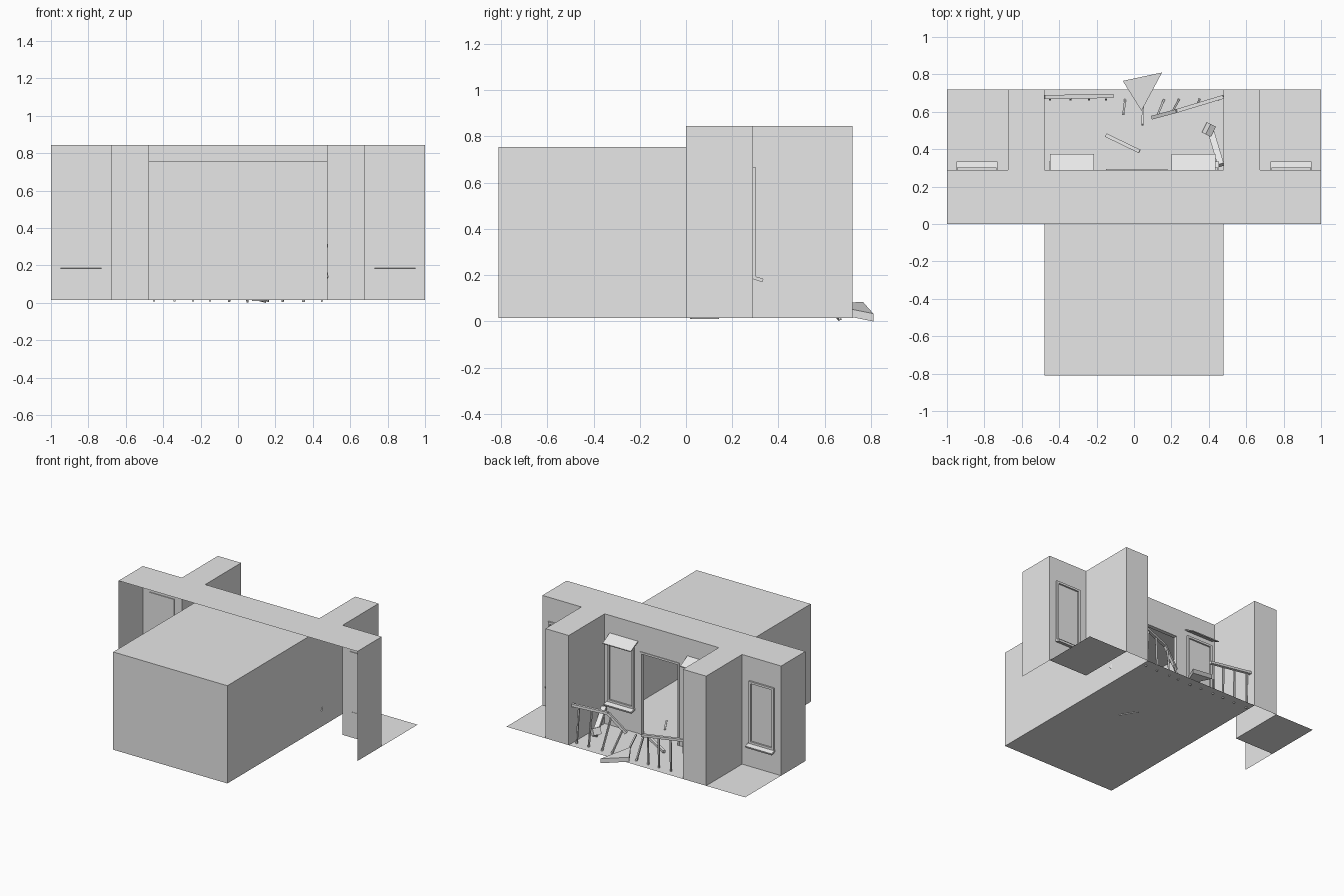
import bpy, bmesh
from mathutils import Vector

cube = bpy.data.objects.get("Cube")
if cube:
    bpy.data.objects.remove(cube)

grey = bpy.data.materials.new("plain_grey")
grey.use_nodes = True
grey.diffuse_color = (0.8, 0.8, 0.8, 1)
grey.node_tree.nodes["Principled BSDF"].inputs["Base Color"].default_value = (0.8, 0.8, 0.8, 1)

BASE, ROOF, CEILING = 0.015, 0.845, 0.755
FRONT, WALL, BACK = -0.81, 0.29, 0.72
BAY, PIER = 0.478, 0.673


def finish(name, bm, weld=True):
    if weld:
        bmesh.ops.remove_doubles(bm, verts=bm.verts, dist=0.0001)
    me = bpy.data.meshes.new(name)
    bm.to_mesh(me)
    bm.free()
    me.materials.append(grey)
    ob = bpy.data.objects.new(name, me)
    bpy.context.collection.objects.link(ob)
    return ob


def face(bm, pts):
    return bm.faces.new([bm.verts.new(p) for p in pts])


def level(bm, x0, x1, y0, y1, z, up=True):
    pts = [(x0, y0, z), (x1, y0, z), (x1, y1, z), (x0, y1, z)]
    face(bm, pts if up else pts[::-1])


def upright(bm, a, b, z0, z1):
    # Vertical sheet; its outside is on the right when walking from a to b
    face(bm, [(*a, z0), (*b, z0), (*b, z1), (*a, z1)])


def pierced(bm, x0, x1, hx0, hx1, hz0, hz1):
    # Back-facing wall with one rectangular opening
    upright(bm, (x1, WALL), (hx1, WALL), BASE, ROOF)
    upright(bm, (hx0, WALL), (x0, WALL), BASE, ROOF)
    upright(bm, (hx1, WALL), (hx0, WALL), hz1, ROOF)
    if hz0 > BASE:
        upright(bm, (hx1, WALL), (hx0, WALL), BASE, hz0)


def box(bm, lo, hi):
    lo, hi = Vector(lo), Vector(hi)
    verts = bmesh.ops.create_cube(bm, size=1)["verts"]
    for v in verts:
        v.co = (lo + hi) / 2 + v.co * (hi - lo)


def prism(bm, pts, offset):
    # Solid between a polygon and its shifted copy
    f = face(bm, pts)
    ext = bmesh.ops.extrude_face_region(bm, geom=[f], use_keep_orig=True)
    moved = [g for g in ext["geom"] if isinstance(g, bmesh.types.BMVert)]
    bmesh.ops.translate(bm, verts=moved, vec=offset)
    bmesh.ops.recalc_face_normals(bm, faces=bm.faces)


def bar(bm, a, b, width, depth):
    # Rectangular bar between two points
    a, b = Vector(a), Vector(b)
    d = b - a
    rot = d.to_track_quat("Z", "Y")
    for v in bmesh.ops.create_cube(bm, size=1)["verts"]:
        v.co = (a + b) / 2 + rot @ Vector((v.co.x * width, v.co.y * depth, v.co.z * d.length))


# Room box and balcony floor
bm = bmesh.new()
level(bm, -BAY, BAY, FRONT, BACK, BASE, False)
level(bm, -BAY, BAY, FRONT, WALL, CEILING)
upright(bm, (-BAY, FRONT), (BAY, FRONT), BASE, CEILING)
upright(bm, (BAY, FRONT), (BAY, WALL), BASE, CEILING)
upright(bm, (-BAY, WALL), (-BAY, FRONT), BASE, CEILING)
finish("room", bm)

# Side ledges
for side, x0, x1 in (("left", PIER, 1), ("right", -1, -PIER)):
    bm = bmesh.new()
    level(bm, x0, x1, WALL, BACK, BASE)
    finish(side + "_ledge", bm)

# Roof strip with pier tops
bm = bmesh.new()
edges = [-1, -PIER, -BAY, BAY, PIER, 1]
for x0, x1 in zip(edges, edges[1:]):
    level(bm, x0, x1, 0, WALL, ROOF)
for x0, x1 in ((-PIER, -BAY), (BAY, PIER)):
    level(bm, x0, x1, WALL, BACK, ROOF)
finish("roof", bm)

# Facade walls, open toward the front
WZ0, WZ1 = 0.195, 0.665
windows = [(0.735, 0.945), (-0.945, -0.735), (0.23, 0.45), (-0.45, -0.23)]
bm = bmesh.new()
upright(bm, (1, 0), (1, WALL), BASE, ROOF)
upright(bm, (-1, WALL), (-1, 0), BASE, ROOF)
for s in (1, -1):
    for path in ([(PIER, WALL), (PIER, BACK)], [(PIER, BACK), (BAY, BACK)], [(BAY, BACK), (BAY, WALL)]):
        a, b = [(s * x, y) for x, y in path][::s]
        upright(bm, a, b, BASE, ROOF)
pierced(bm, PIER, 1, *windows[0], WZ0, WZ1)
pierced(bm, -1, -PIER, *windows[1], WZ0, WZ1)
pierced(bm, 0.18, BAY, *windows[2], WZ0, WZ1)
pierced(bm, -BAY, -0.15, *windows[3], WZ0, WZ1)
upright(bm, (0.18, WALL), (-0.15, WALL), 0.64, ROOF)
finish("facade", bm)

# Door jambs and lintel
bm = bmesh.new()
box(bm, (0.165, 0.265, BASE), (0.18, 0.295, 0.64))
box(bm, (-0.15, 0.265, BASE), (-0.135, 0.295, 0.64))
box(bm, (-0.135, 0.265, 0.625), (0.165, 0.295, 0.64))
finish("door_frame", bm, False)

# Windows with frame, pane and sloping sill
for i, (x0, x1) in enumerate(windows):
    bm = bmesh.new()
    t, y0, y1 = 0.016, 0.284, 0.303
    box(bm, (x0, y0, WZ0), (x0 + t, y1, WZ1))
    box(bm, (x1 - t, y0, WZ0), (x1, y1, WZ1))
    box(bm, (x0 + t, y0, WZ0), (x1 - t, y1, WZ0 + t))
    box(bm, (x0 + t, y0, WZ1 - t), (x1 - t, y1, WZ1))
    finish(f"window_frame_{i + 1}", bm, False)
    bm = bmesh.new()
    box(bm, (x0 + t, 0.287, WZ0 + t), (x1 - t, 0.291, WZ1 - t))
    finish(f"window_pane_{i + 1}", bm)
    bm = bmesh.new()
    prism(bm, [(x0 - 0.005, 0.285, 0.2), (x0 - 0.005, 0.335, 0.184),
               (x0 - 0.005, 0.33, 0.17), (x0 - 0.005, 0.285, 0.185)], (x1 - x0 + 0.01, 0, 0))
    finish(f"window_sill_{i + 1}", bm)

# Awnings over the two balcony windows
for side, x0 in (("left", 0.2), ("right", -0.45)):
    bm = bmesh.new()
    prism(bm, [(x0, WALL, 0.712), (x0, 0.375, 0.667), (x0, 0.373, 0.66), (x0, WALL, 0.703)], (0.236, 0, 0))
    finish(side + "_awning", bm)

# Broken handrails
bm = bmesh.new()
left_rail = [(BAY, 0.68, 0.305), (0.23, 0.605, 0.28), (0.1, 0.57, 0.15)]
for a, b in zip(left_rail, left_rail[1:]):
    bar(bm, a, b, 0.02, 0.02)
finish("left_handrail", bm)
bm = bmesh.new()
bar(bm, (-BAY, 0.678, 0.29), (-0.11, 0.685, 0.235), 0.022, 0.018)
finish("right_handrail", bm)

# Balusters, upright on one side and bent on the other
tops = [(-0.45, 0.67, 0.28), (-0.34, 0.67, 0.265), (-0.24, 0.67, 0.25), (-0.15, 0.67, 0.235),
        (-0.057, 0.588, 0.18), (0.045, 0.53, 0.14), (0.125, 0.58, 0.17), (0.205, 0.6, 0.26),
        (0.34, 0.64, 0.285), (0.43, 0.665, 0.295)]
feet = [-0.45, -0.34, -0.24, -0.15, -0.047, 0.05, 0.16, 0.24, 0.35, 0.45]
bm = bmesh.new()
for x, top in zip(feet, tops):
    bar(bm, (x, 0.665, 0.006), top, 0.011, 0.011)
finish("balusters", bm, False)

# Fallen rubble
bm = bmesh.new()
prism(bm, [(-0.06, 0.765, 0.085), (0.04, 0.605, 0.075), (0.15, 0.81, 0.034)], (0, 0, -0.034))
finish("rubble_slab", bm)
bm = bmesh.new()
bar(bm, (-0.15, 0.475, 0.04), (0.03, 0.388, 0.06), 0.02, 0.02)
finish("fallen_plank", bm)
bm = bmesh.new()
bar(bm, (0.405, 0.515, 0.03), (0.465, 0.315, 0.15), 0.035, 0.03)
bar(bm, (0.39, 0.51, 0.035), (0.41, 0.5, 0.08), 0.06, 0.035)
finish("leaning_plank", bm, False)
bm = bmesh.new()
bar(bm, (0.15, 0.02, 0.016), (0.08, 0.14, 0.016), 0.012, 0.012)
finish("floor_splinter", bm)
